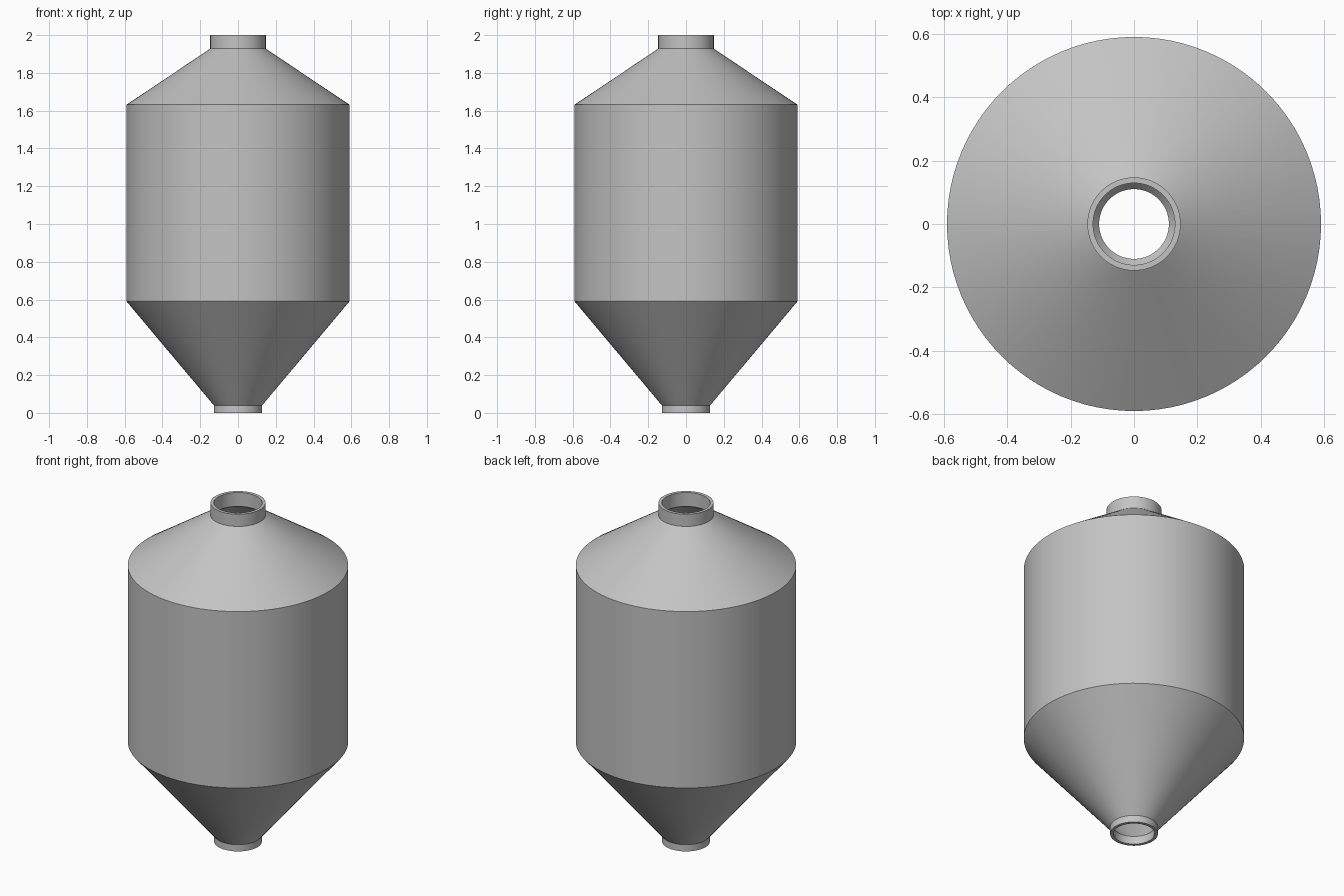
import bpy, bmesh, math

SEGMENTS = 96

cube = bpy.data.objects.get("Cube")
if cube:
    bpy.data.objects.remove(cube, do_unlink=True)

# One plain grey metal for the whole vessel
steel = bpy.data.materials.new("grey steel")
steel.use_nodes = True
grey = (0.55, 0.55, 0.55, 1)
steel.diffuse_color = grey
steel.node_tree.nodes["Principled BSDF"].inputs["Base Color"].default_value = grey


def revolve(name, *profiles):
    """Turn open (radius, height) profiles around the z axis into one object."""
    bm = bmesh.new()
    for profile in profiles:
        rings = []
        for r, z in profile:
            angles = [math.tau * i / SEGMENTS for i in range(SEGMENTS)]
            rings.append([bm.verts.new((r * math.cos(a), r * math.sin(a), z)) for a in angles])
        for low, high in zip(rings, rings[1:]):
            for i in range(SEGMENTS):
                j = (i + 1) % SEGMENTS
                bm.faces.new((low[i], low[j], high[j], high[i]))
    mesh = bpy.data.meshes.new(name)
    bm.to_mesh(mesh)
    bm.free()
    mesh.materials.append(steel)
    obj = bpy.data.objects.new(name, mesh)
    bpy.context.collection.objects.link(obj)
    bpy.ops.object.select_all(action="DESELECT")
    obj.select_set(True)
    bpy.context.view_layer.objects.active = obj
    bpy.ops.object.shade_smooth_by_angle(angle=math.radians(25))


# Corner points of the outer skin and the inner skin, bottom to top
OUT_HOPPER, IN_HOPPER = (0.128, 0.04), (0.11, 0.047)
OUT_BASE, IN_BASE = (0.59, 0.59), (0.572, 0.597)
OUT_SHOULDER, IN_SHOULDER = (0.59, 1.632), (0.572, 1.622)
OUT_NECK, IN_NECK = (0.147, 1.928), (0.129, 1.918)

# Skins run up on the outside and down on the inside, so normals face out
revolve("outlet_collar", [IN_HOPPER, (0.11, 0), (0.128, 0), OUT_HOPPER])
revolve("hopper_cone", [OUT_HOPPER, OUT_BASE], [IN_BASE, IN_HOPPER])
revolve("tank_wall", [OUT_BASE, OUT_SHOULDER], [IN_SHOULDER, IN_BASE])
revolve("roof_cone", [OUT_SHOULDER, OUT_NECK], [IN_NECK, IN_SHOULDER])
revolve("inlet_neck", [OUT_NECK, (0.147, 2), (0.129, 2), IN_NECK])
